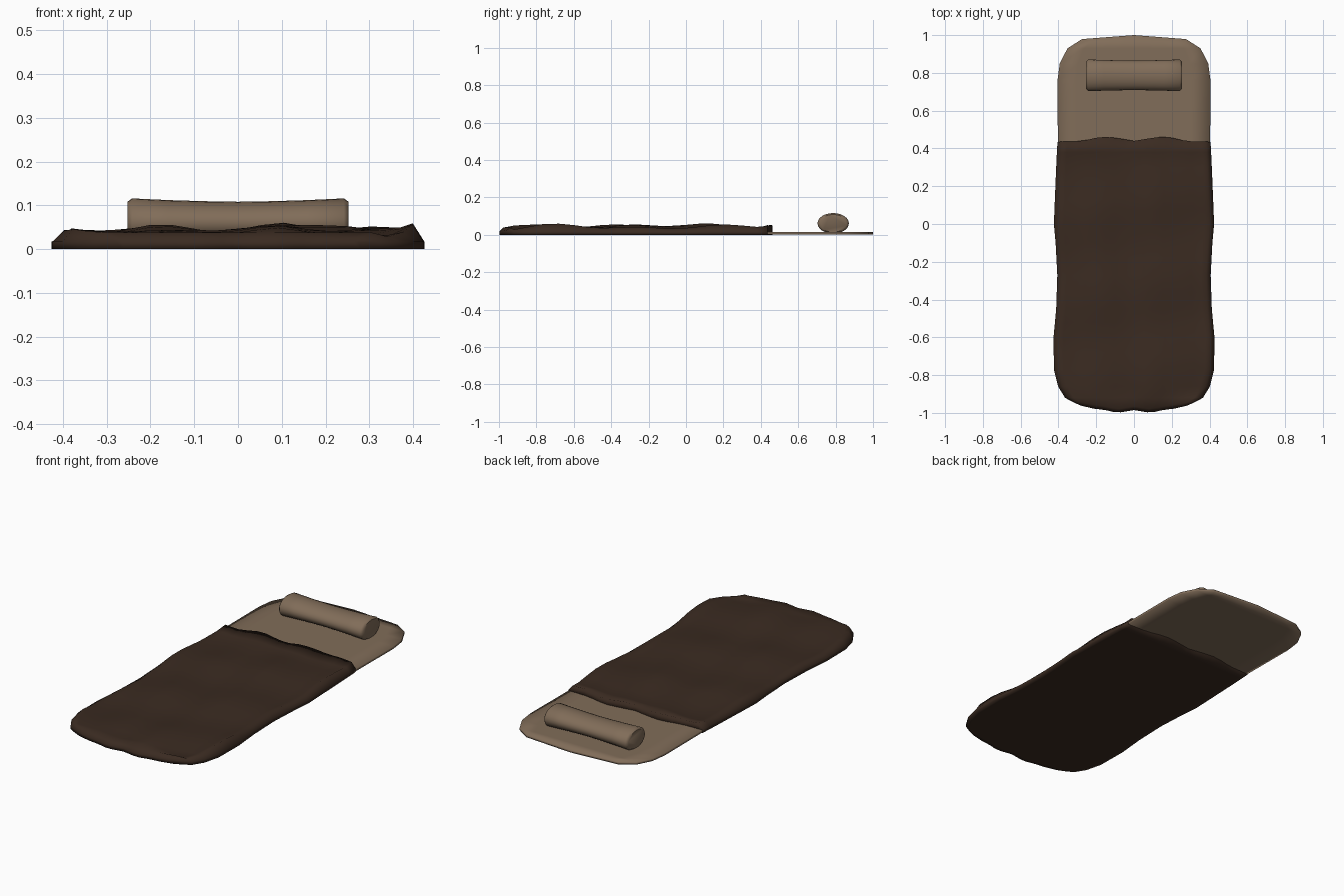
import bpy, bmesh, math

if "Cube" in bpy.data.objects:
    bpy.data.objects.remove(bpy.data.objects["Cube"])


def material(name, rgb):
    m = bpy.data.materials.new(name)
    m.diffuse_color = (*rgb, 1)
    m.use_nodes = True
    m.node_tree.nodes["Principled BSDF"].inputs["Base Color"].default_value = m.diffuse_color
    return m


tan = material("tan canvas", (0.220, 0.153, 0.100))
dark = material("dark brown wool", (0.042, 0.0235, 0.015))


def lerp(table, t):
    for (a, va), (b, vb) in zip(table, table[1:]):
        if t <= b:
            return va + (vb - va) * max(0, (t - a) / (b - a))
    return table[-1][1]


def slab(name, us, rows, top, bottom, mat, angle=180):
    """Closed sheet: top(u, row) gives the upper point, bottom z is flat."""
    bm = bmesh.new()
    nu, nr = len(us), len(rows)
    hi = [[bm.verts.new(top(u, r)) for u in us] for r in rows]
    lo = [[bm.verts.new((v.co.x, v.co.y, bottom)) for v in line] for line in hi]
    for j in range(nr - 1):
        for i in range(nu - 1):
            bm.faces.new((hi[j][i], hi[j][i + 1], hi[j + 1][i + 1], hi[j + 1][i]))
            bm.faces.new((lo[j][i], lo[j + 1][i], lo[j + 1][i + 1], lo[j][i + 1]))
    for a, b in ((hi[0], lo[0]), (hi[-1], lo[-1]),
                 ([l[0] for l in hi], [l[0] for l in lo]),
                 ([l[-1] for l in hi], [l[-1] for l in lo])):
        for k in range(len(a) - 1):
            bm.faces.new((a[k], a[k + 1], b[k + 1], b[k]))
    return finish(name, bm, mat, angle)


def finish(name, bm, mat, angle):
    bmesh.ops.recalc_face_normals(bm, faces=bm.faces)
    me = bpy.data.meshes.new(name)
    bm.to_mesh(me)
    bm.free()
    me.materials.append(mat)
    ob = bpy.data.objects.new(name, me)
    bpy.context.collection.objects.link(ob)
    bpy.context.view_layer.objects.active = ob
    ob.select_set(True)
    bpy.ops.object.shade_smooth_by_angle(angle=math.radians(angle))
    ob.select_set(False)
    return ob


# Rumpled blanket: half width along its length, wavy end hems, lengthwise folds
width = [(-1, 0.28), (-0.965, 0.325), (-0.92, 0.365), (-0.86, 0.402), (-0.77, 0.424),
         (-0.6, 0.426), (-0.45, 0.412), (-0.27, 0.406), (-0.1, 0.415), (0, 0.424),
         (0.13, 0.419), (0.3, 0.412), (0.45, 0.405)]
rows = [-1, -0.965, -0.92, -0.86, -0.77, -0.68, -0.6, -0.52, -0.45, -0.36, -0.27,
        -0.18, -0.1, 0, 0.07, 0.13, 0.22, 0.3, 0.38, 0.45]
us = [-1, -0.94] + [k / 8 for k in range(-7, 8)] + [0.94, 1]
head_hem = [(0, 0.44), (0.09, 0.455), (0.17, 0.463), (0.22, 0.452), (0.28, 0.438), (0.41, 0.435)]
foot_hem = [(0, -0.985), (0.09, -1.0), (0.15, -0.985), (0.21, -0.978), (0.28, -0.962)]
folds = [(-0.43, 0.046), (-0.39, 0.047), (-0.33, 0.042), (-0.25, 0.05), (-0.18, 0.059),
         (-0.05, 0.044), (0, 0.046), (0.1, 0.063), (0.2, 0.055), (0.27, 0.053),
         (0.36, 0.046), (0.4, 0.06)]


def blanket_top(u, y):
    x = u * lerp(width, y)
    wave = math.sin(10 * y + 6 * x) * math.cos(9 * x - 4 * y)
    z = lerp(folds, x) * (0.76 + 0.24 * wave)
    if abs(u) == 1:
        z = 0.017
    if y == -1:
        y, z = lerp(foot_hem, abs(x)), 0.018
    elif y == -0.965:
        y, z = lerp(foot_hem, abs(x)) + 0.02, (z if abs(u) == 1 else 0.038)
    elif y == 0.45:
        y = lerp(head_hem, abs(x))
        z = 0.017 if abs(u) == 1 else 0.047 + 0.005 * math.sin(25 * x)
    return x, y, z


slab("blanket", us, rows, blanket_top, 0.0, dark)

# Thin sleeping mat, full length, running under the blanket
mat_width = [(0, 0.400), (0.4, 0.403), (0.76, 0.405), (0.85, 0.393), (0.93, 0.352), (0.978, 0.275)]


def mat_top(u, y):
    w = lerp(mat_width, abs(y))
    if y < 0.4:  # keep the covered part inside the blanket
        w -= 0.008
    if abs(y) == 1:  # end rows bow outwards
        w, y = 0.275, math.copysign(1 - 0.021 * abs(u), y)
    return u * w, (y if y > 0 else y * 0.97), 0.015


half_rows = [0.2, 0.4, 0.6, 0.76, 0.85, 0.93, 1]
slab("sleeping_mat", [-1, -0.75, -0.5, -0.25, 0, 0.25, 0.5, 0.75, 1],
     [-r for r in reversed(half_rows)] + [0] + half_rows, mat_top, 0.002, tan)

# Rolled pillow: oval rings, slightly waisted in the middle
bm = bmesh.new()
N = 24
rings = []
half = [(0, 0.86), (0.08, 0.885), (0.16, 0.93), (0.242, 1), (0.253, 0.86)]
for x, s in [(-a, b) for a, b in half[:0:-1]] + half:
    t = (1 + s) / 2 if abs(x) < 0.24 else s  # waist is milder front to back
    rings.append([bm.verts.new((x, 0.787 + 0.084 * t * math.cos(2 * math.pi * k / N),
                                0.061 + 0.055 * s * math.sin(2 * math.pi * k / N)))
                  for k in range(N)])
for a, b in zip(rings, rings[1:]):
    for k in range(N):
        bm.faces.new((a[k], a[(k + 1) % N], b[(k + 1) % N], b[k]))
bm.faces.new(rings[0])
bm.faces.new(rings[-1])
finish("rolled_pillow", bm, tan, 50)
